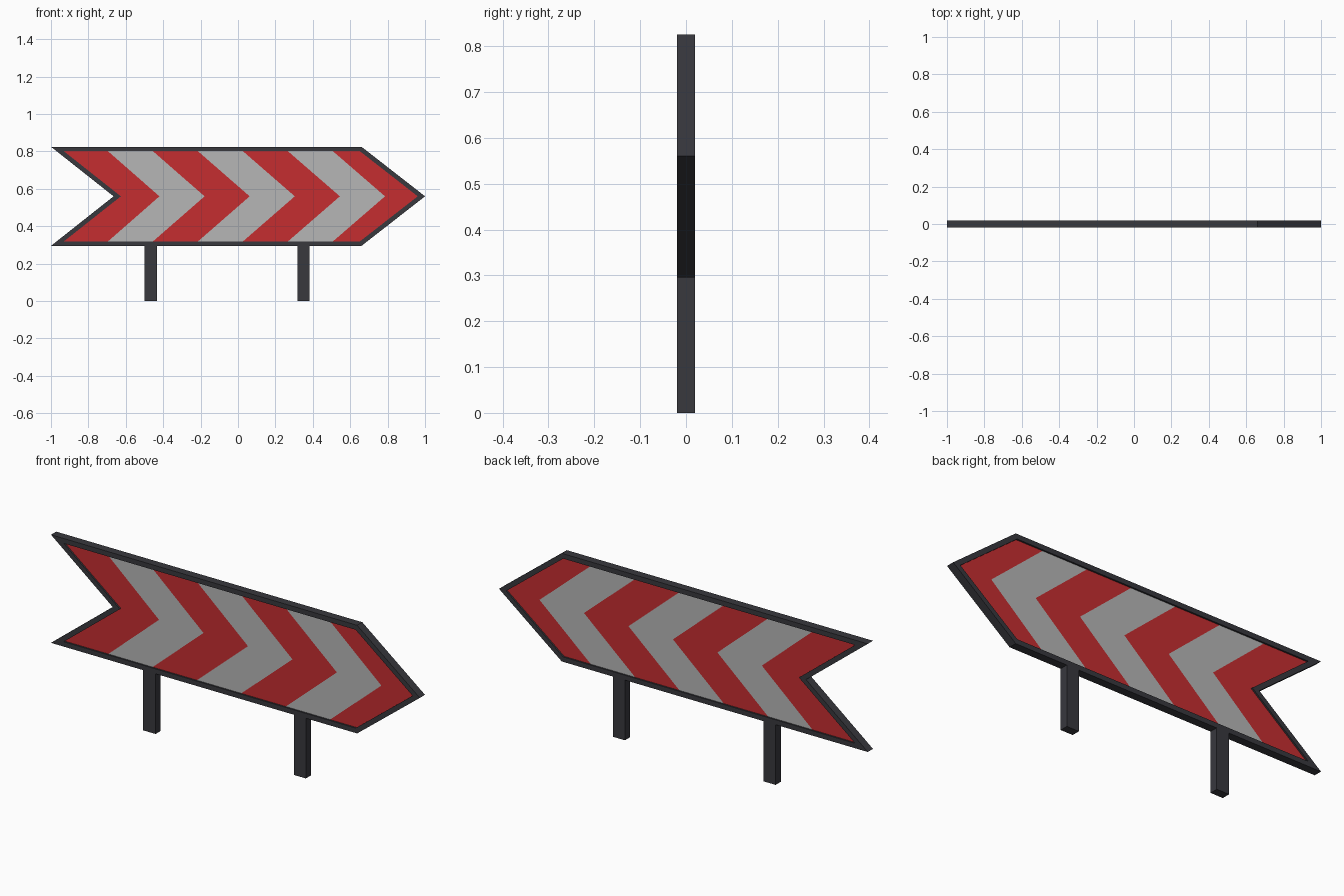
import bpy, bmesh
from mathutils import Vector

if "Cube" in bpy.data.objects:
    bpy.data.objects.remove(bpy.data.objects["Cube"])

MID, TOP, BOT = 0.56, 0.825, 0.295
RIM = 0.024      # frame width
HALF = 0.02      # half depth of frame and posts
PANEL = 0.012    # half depth of the recessed panel


def material(name, rgb):
    m = bpy.data.materials.new(name)
    m.diffuse_color = (*rgb, 1)
    m.use_nodes = True
    m.node_tree.nodes["Principled BSDF"].inputs["Base Color"].default_value = m.diffuse_color
    return m


dark = material("dark grey metal", (0.04, 0.04, 0.048))
red = material("red", (0.56, 0.027, 0.03))
grey = material("light grey", (0.47, 0.47, 0.47))


def finish(name, bm, mats):
    bmesh.ops.remove_doubles(bm, verts=bm.verts, dist=1e-5)
    bmesh.ops.recalc_face_normals(bm, faces=bm.faces)
    me = bpy.data.meshes.new(name)
    bm.to_mesh(me)
    bm.free()
    for m in mats:
        me.materials.append(m)
    ob = bpy.data.objects.new(name, me)
    bpy.context.collection.objects.link(ob)
    return ob


def offset(pts, d):
    """Move every edge of a clockwise outline inwards by d."""
    out = []
    for i, p in enumerate(pts):
        a = (p - pts[i - 1]).normalized()
        b = (pts[(i + 1) % len(pts)] - p).normalized()
        na, nb = Vector((a.y, -a.x)), Vector((b.y, -b.x))
        out.append(p + (na + nb) * d / (1 + na.dot(nb)))
    return out


# arrow-shaped frame: a closed rectangular-section ring
outer = [Vector(p) for p in ((-1, TOP), (0.66, TOP), (1, MID),
                             (0.66, BOT), (-1, BOT), (-0.665, MID))]
inner = offset(outer, RIM)
bm = bmesh.new()
rings = [[bm.verts.new((p.x, y, p.y)) for p in pts]
         for pts, y in ((outer, -HALF), (inner, -HALF), (inner, HALF), (outer, HALF))]
for r in range(4):
    a, b = rings[r], rings[(r + 1) % 4]
    for i in range(6):
        j = (i + 1) % 6
        bm.faces.new((a[i], a[j], b[j], b[i]))
finish("arrow_frame", bm, [dark])

# striped panel: chevron bands given by (x at the edges, x at the tip)
bands = [(inner[0].x, inner[5].x)]
bands += [(-0.695 + 0.2405 * i, -0.42 + 0.2412 * i) for i in range(6)]
bands += [(inner[1].x, inner[2].x)]
bm = bmesh.new()
for y in (-PANEL, PANEL):
    for i in range(7):
        (e0, t0), (e1, t1) = bands[i], bands[i + 1]
        for z in (TOP - RIM, BOT + RIM):
            quad = [(e0, z), (e1, z), (t1, MID), (t0, MID)]
            f = bm.faces.new([bm.verts.new((x, y, h)) for x, h in quad])
            f.material_index = i % 2
bmesh.ops.remove_doubles(bm, verts=bm.verts, dist=1e-5)
# close the rim between the two sides
bmesh.ops.bridge_loops(bm, edges=[e for e in bm.edges if e.is_boundary])
finish("striped_panel", bm, [red, grey])

# two square posts
for name, x0, x1 in (("left_post", -0.5, -0.433), ("right_post", 0.317, 0.382)):
    bm = bmesh.new()
    bmesh.ops.create_cube(bm, size=1)
    h = BOT + 0.01
    for v in bm.verts:
        v.co = ((x0 + x1) / 2 + v.co.x * (x1 - x0), v.co.y * 2 * HALF, h / 2 + v.co.z * h)
    finish(name, bm, [dark])
